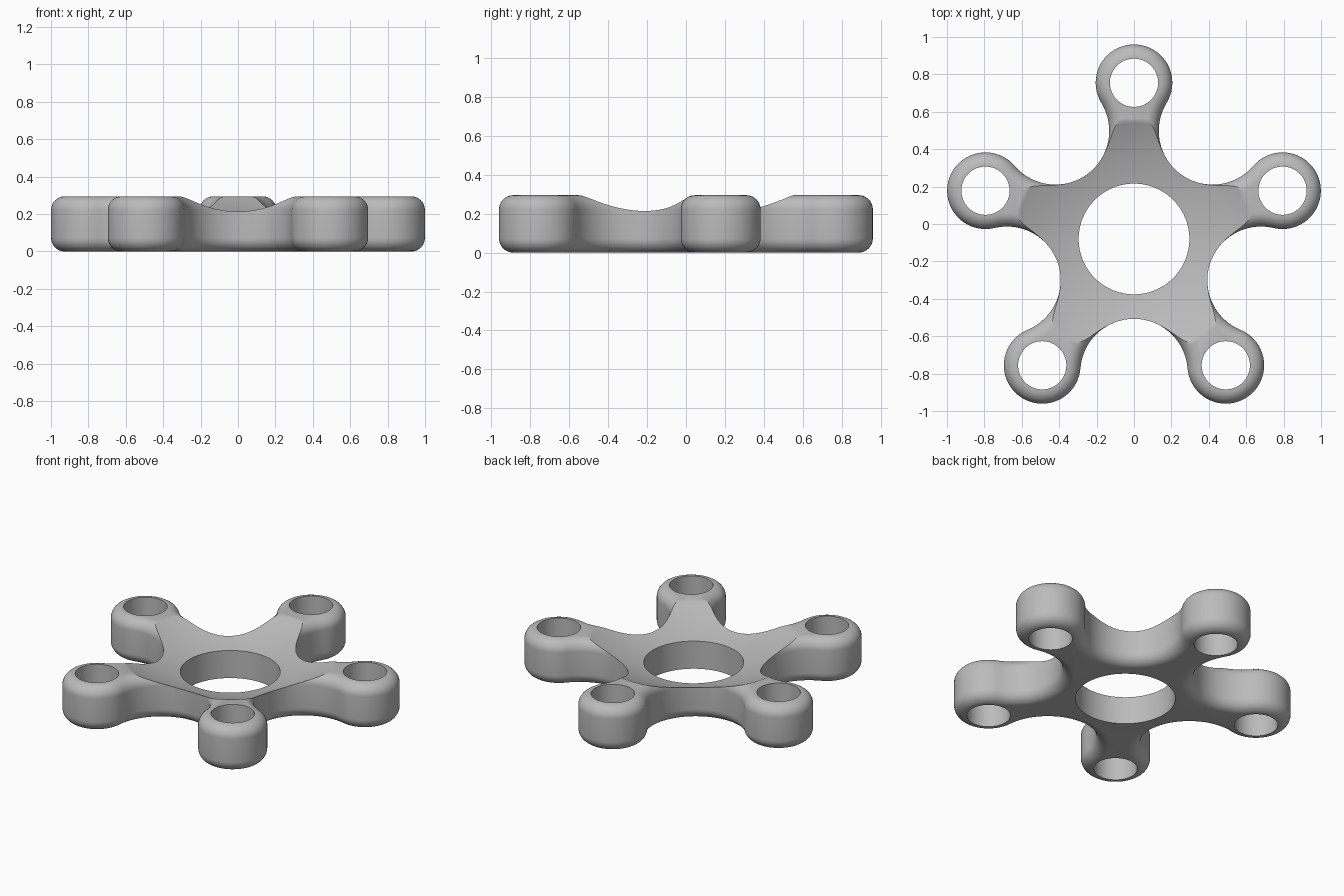
import bpy, bmesh
from math import sin, cos, pi, atan2, radians

ARMS = 5
CENTRE_Y = -0.08
ARM = 0.835        # hub centre to lobe centre
LOBE = 0.205       # lobe radius
VALLEY = 0.427     # hub centre to the nearest point of each valley
FILLET = 0.073
HEIGHT = 0.295
HALF = pi / ARMS

old = bpy.data.objects.get("Cube")
if old:
    bpy.data.objects.remove(old)

# Radius of the valley arc that touches both neighbouring lobes
k = 2 * ARM * cos(HALF)
VALLEY_R = ((VALLEY**2 + ARM**2 - k * VALLEY - LOBE**2)
            / (2 * LOBE + k - 2 * VALLEY))
reach = VALLEY + VALLEY_R
vx, vy = reach * cos(HALF), reach * sin(HALF)
touch = atan2(vy, vx - ARM)


def outline(inset, lobe_steps=40, valley_steps=32):
    """Star outline of tangent arcs, moved inward by inset."""
    local = []
    for i in range(lobe_steps):
        a = -touch + 2 * touch * i / lobe_steps
        r = LOBE - inset
        local.append((ARM + r * cos(a), r * sin(a)))
    start, end = touch + pi, 2 * (HALF + pi) - touch - pi
    for i in range(valley_steps):
        a = start + (end - start) * i / valley_steps
        r = VALLEY_R + inset
        local.append((vx + r * cos(a), vy + r * sin(a)))
    points = []
    for n in range(ARMS):
        t = pi / 2 + 2 * HALF * n
        points += [(x * cos(t) - y * sin(t), x * sin(t) + y * cos(t) + CENTRE_Y)
                   for x, y in local]
    return points


def make_body():
    """Stacked outlines with rounded lower and upper edges."""
    steps = 10
    quarter = [i * pi / 2 / steps for i in range(steps + 1)]
    profile = [(FILLET * (1 - sin(a)), FILLET * (1 - cos(a))) for a in quarter]
    profile += [(t, HEIGHT - z) for t, z in reversed(profile)]
    bm = bmesh.new()
    rings = [[bm.verts.new((x, y, z)) for x, y in outline(t)] for t, z in profile]
    for low, high in zip(rings, rings[1:]):
        for i in range(len(low)):
            j = (i + 1) % len(low)
            bm.faces.new((low[i], low[j], high[j], high[i]))
    bm.faces.new(list(reversed(rings[0])))
    bm.faces.new(rings[-1])
    bmesh.ops.recalc_face_normals(bm, faces=bm.faces)
    mesh = bpy.data.meshes.new("five_arm_body")
    bm.to_mesh(mesh)
    bm.free()
    obj = bpy.data.objects.new("five_arm_body", mesh)
    bpy.context.collection.objects.link(obj)
    return obj


def cut(target, cutter):
    cutter.hide_render = True
    mod = target.modifiers.new("cut", "BOOLEAN")
    mod.operation = "DIFFERENCE"
    mod.solver = "EXACT"
    mod.object = cutter
    bpy.ops.object.select_all(action="DESELECT")
    bpy.context.view_layer.objects.active = target
    target.select_set(True)
    bpy.ops.object.modifier_apply(modifier=mod.name)
    bpy.data.objects.remove(cutter)


def cut_hole(target, x, y, radius, sides):
    bpy.ops.mesh.primitive_cylinder_add(vertices=sides, radius=radius, depth=1,
                                        location=(x, y, HEIGHT / 2))
    cut(target, bpy.context.object)


body = make_body()

# Shallow round dish in the top
dish_r = 1.462
bpy.ops.mesh.primitive_uv_sphere_add(segments=96, ring_count=144, radius=dish_r,
                                     location=(0, CENTRE_Y, 0.15 + dish_r))
cut(body, bpy.context.object)

# Hub hole and one hole in each lobe
cut_hole(body, 0, CENTRE_Y, 0.296, 96)
for n in range(ARMS):
    t = pi / 2 + 2 * HALF * n
    cut_hole(body, ARM * cos(t), ARM * sin(t) + CENTRE_Y, 0.129, 64)

# Plain grey finish
grey = bpy.data.materials.new("plain_grey")
grey.use_nodes = True
colour = (0.5, 0.5, 0.5, 1)
grey.diffuse_color = colour
grey.node_tree.nodes["Principled BSDF"].inputs["Base Color"].default_value = colour
body.data.materials.clear()
body.data.materials.append(grey)
for poly in body.data.polygons:
    poly.material_index = 0

bpy.ops.object.select_all(action="DESELECT")
body.select_set(True)
bpy.context.view_layer.objects.active = body
bpy.ops.object.shade_smooth_by_angle(angle=radians(30))
